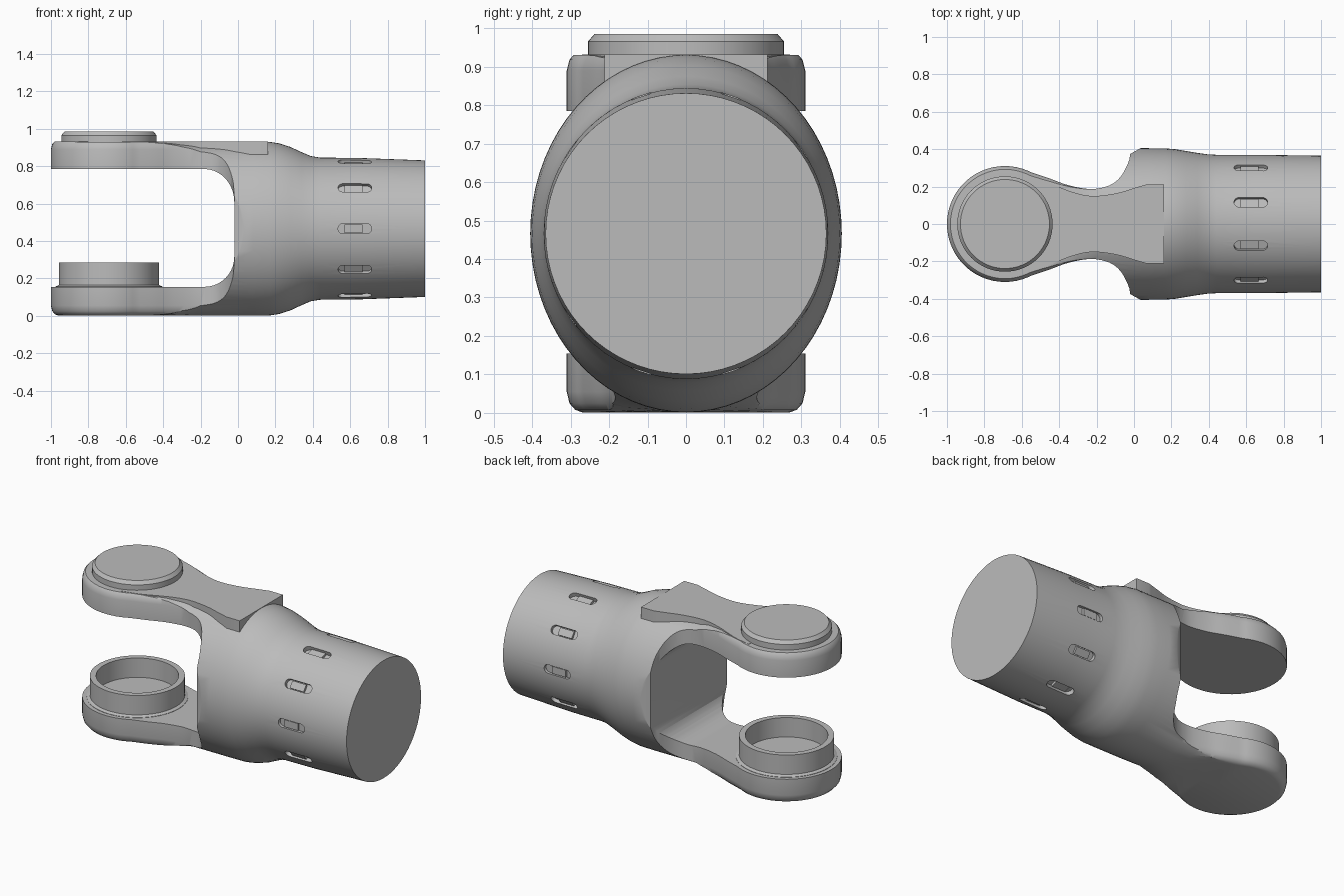
import bpy, bmesh, math
from mathutils import Vector

cube = bpy.data.objects.get("Cube")
if cube:
    bpy.data.objects.remove(cube, do_unlink=True)

grey = bpy.data.materials.new("plain_grey")
grey.use_nodes = True
grey.diffuse_color = (0.5, 0.5, 0.5, 1)
grey.node_tree.nodes["Principled BSDF"].inputs["Base Color"].default_value = (0.5, 0.5, 0.5, 1)

CZ = 0.466       # height of the tube axis
PAD_X = -0.69    # centre of the round pads


def loft(name, rings):
    """Solid skinned through equal-length rings and capped at both ends."""
    bm = bmesh.new()
    loops = [[bm.verts.new(p) for p in ring] for ring in rings]
    for a, b in zip(loops, loops[1:]):
        n = len(a)
        for i in range(n):
            bm.faces.new((a[i], a[(i + 1) % n], b[(i + 1) % n], b[i]))
    bm.faces.new(loops[0])
    bm.faces.new(loops[-1])
    bmesh.ops.recalc_face_normals(bm, faces=bm.faces)
    mesh = bpy.data.meshes.new(name)
    bm.to_mesh(mesh)
    bm.free()
    obj = bpy.data.objects.new(name, mesh)
    mesh.materials.append(grey)
    bpy.context.collection.objects.link(obj)
    return obj


def boolean(obj, cutter, operation):
    mod = obj.modifiers.new("cut", "BOOLEAN")
    mod.object, mod.operation, mod.solver = cutter, operation, "EXACT"
    bpy.context.view_layer.objects.active = obj
    bpy.ops.object.modifier_apply(modifier=mod.name)
    bpy.data.objects.remove(cutter, do_unlink=True)


def smooth(obj, angle=32):
    bpy.ops.object.select_all(action="DESELECT")
    obj.select_set(True)
    bpy.context.view_layer.objects.active = obj
    bpy.ops.object.shade_smooth_by_angle(angle=math.radians(angle))


def spline(points, steps=4):
    """Catmull-Rom curve through the points."""
    p = [Vector(q) for q in points]
    p = [p[0] * 2 - p[1]] + p + [p[-1] * 2 - p[-2]]
    out = []
    for a, b, c, d in zip(p, p[1:], p[2:], p[3:]):
        for k in range(steps):
            t = k / steps
            out.append(0.5 * (2 * b + (c - a) * t + (2 * a - 5 * b + 4 * c - d) * t ** 2
                              + (3 * b - a - 3 * c + d) * t ** 3))
    return out + [p[-2]]


def mirrored(half):
    """Close a half outline across y = 0."""
    return half + [Vector((p.x, -p.y)) for p in reversed(half) if p.y > 1e-5]


def inset(outline, d):
    out = []
    for i, p in enumerate(outline):
        t = (outline[(i + 1) % len(outline)] - outline[i - 1]).normalized()
        out.append(p + Vector((t.y, -t.x)) * d)
    return out


def prism(name, outline, levels):
    return loft(name, [[(p.x, p.y, z) for p in inset(outline, d)] for z, d in levels])


def section(x, ry, rz, power, n=72):
    ring = []
    for i in range(n):
        c, s = math.cos(math.tau * i / n), math.sin(math.tau * i / n)
        c = math.copysign(abs(c) ** (2 / power), c) if abs(c) > 1e-6 else 0
        s = math.copysign(abs(s) ** (2 / power), s) if abs(s) > 1e-6 else 0
        ring.append((x, ry * c, CZ + rz * s))
    return ring


def lathe(name, profile, n=64):
    return loft(name, [[(PAD_X + r * math.cos(math.tau * i / n), r * math.sin(math.tau * i / n), z)
                        for i in range(n)] for r, z in profile])


# Plan outline: round pad, narrow neck, flare into the tube
pad = [Vector((PAD_X + 0.31 * math.cos(math.radians(a)), 0.31 * math.sin(math.radians(a))))
       for a in range(180, 65, -6)]
flare = spline([(-0.55, 0.276), (-0.45, 0.243), (-0.35, 0.207), (-0.23, 0.187),
                (-0.13, 0.207), (-0.07, 0.255), (-0.03, 0.33), (-0.02, 0.375)])
plan = mirrored(pad + flare + [Vector(p) for p in ((0.04, 0.408), (0.3, 0.5), (1.1, 0.5))])

# Yoke and tube as one solid
yoke = loft("yoke_and_tube", [section(*s) for s in (
    (-1.1, 0.41, 0.465, 12), (-0.6, 0.41, 0.465, 12), (-0.5, 0.408, 0.465, 7),
    (-0.4, 0.406, 0.465, 4), (-0.3, 0.405, 0.465, 2.6), (-0.2, 0.405, 0.465, 2),
    (0.08, 0.405, 0.465, 2), (0.17, 0.404, 0.464, 2), (0.22, 0.4, 0.456, 2),
    (0.28, 0.39, 0.437, 2), (0.34, 0.38, 0.409, 2), (0.39, 0.373, 0.388, 2),
    (0.44, 0.37, 0.38, 2), (0.65, 0.37, 0.378, 2), (1.0, 0.365, 0.365, 2))])
boolean(yoke, prism("plan_cutter", plan, (
    (-0.002, 0.05), (0.008, 0.022), (0.025, 0.007), (0.055, 0),
    (0.89, 0), (0.918, 0.007), (0.935, 0.022))), "INTERSECT")

# Rounded gap between the two arms
arc = [(math.sin(a), math.cos(a)) for a in (math.pi / 20 * k for k in range(11))]
gap = [(-1.2, 0.155)] + [(-0.18 + 0.16 * s, 0.315 - 0.16 * c) for s, c in arc]
gap += [(-0.18 + 0.16 * s, 0.61 + 0.175 * c) for s, c in reversed(arc)] + [(-1.2, 0.785)]
boolean(yoke, loft("gap_cutter", [[(x, y, z) for x, z in gap] for y in (-0.7, 0.7)]), "DIFFERENCE")

# Shallow recess behind the rim of the tube mouth
recess = prism("recess_cutter", plan, ((0.15, 0.035), (0.789, 0.035)))
boolean(recess, loft("mouth_cutter", [section(x, 0.365, 0.425, 2) for x in (-0.45, 0.045)]), "INTERSECT")
boolean(yoke, recess, "DIFFERENCE")

# Ring of ten pill-shaped slots, each with a small block inside
def radial(name, shape, r0, r1, angle):
    c, s = math.cos(angle), math.sin(angle)
    return loft(name, [[(x, -r * c + t * s, CZ + r * s + t * c) for x, t in shape] for r in (r0, r1)])


pill = []
for k in range(20):
    a = math.pi * (k + 0.5) / 10
    pill.append((0.625 + math.copysign(0.063, math.cos(a)) + 0.027 * math.cos(a), 0.027 * math.sin(a)))
block = [(0.57, -0.022), (0.665, -0.022), (0.665, 0.022), (0.57, 0.022)]
for k in range(10):
    angle = math.tau * k / 10
    boolean(yoke, radial("slot_cutter", pill, 0.35, 0.43, angle), "DIFFERENCE")
    radial("slot_block_%d" % (k + 1), block, 0.345, 0.364, angle)
smooth(yoke)

# Flat plate along the upper arm, ending in a step on the tube
edge = [Vector((-0.62, 0))] + spline([(-0.62, 0.27), (-0.5, 0.24), (-0.35, 0.178), (-0.23, 0.15),
                                      (-0.1, 0.163), (0, 0.192), (0.07, 0.212)])
plate = prism("top_plate", mirrored(edge + [Vector((0.16, 0.212))]), ((0.862, 0), (0.932, 0)))
smooth(plate)

# Chamfered cap on the upper pad
smooth(lathe("upper_cap", ((0.255, 0.92), (0.255, 0.965), (0.238, 0.985))))

# Open cup on the lower pad
smooth(lathe("lower_cup", ((0.285, 0.14), (0.285, 0.157), (0.267, 0.165), (0.267, 0.285),
                           (0.232, 0.285), (0.232, 0.165))))
